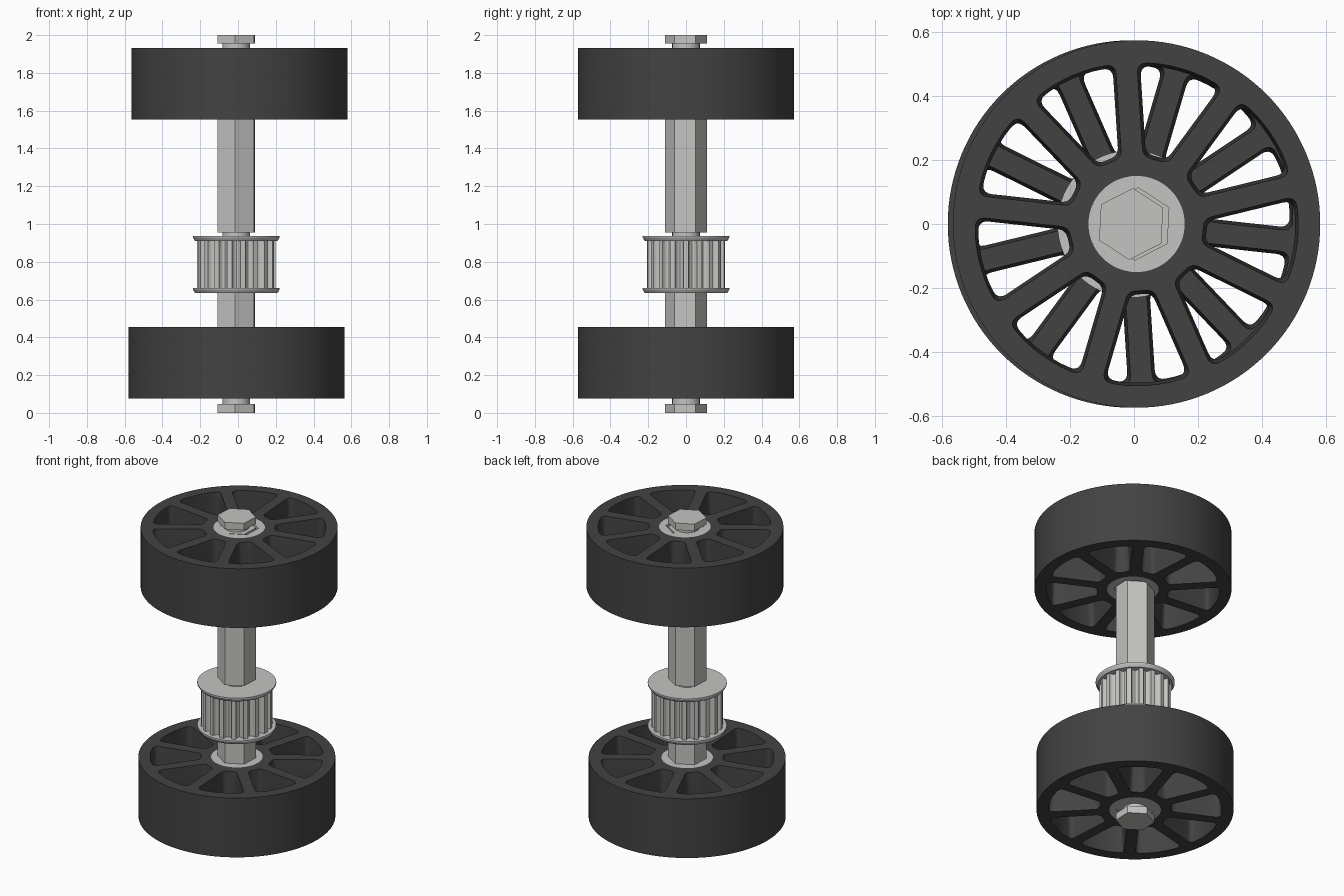
import bpy, bmesh
from math import sin, cos, pi, asin, radians
from mathutils import Vector

cube = bpy.data.objects.get("Cube")
if cube:
    bpy.data.objects.remove(cube)


def material(name, color):
    m = bpy.data.materials.new(name)
    m.use_nodes = True
    m.diffuse_color = (*color, 1)
    bsdf = next(n for n in m.node_tree.nodes if n.type == 'BSDF_PRINCIPLED')
    bsdf.inputs["Base Color"].default_value = (*color, 1)
    bsdf.inputs["Roughness"].default_value = 0.6
    return m


STEEL = material("light grey metal", (0.55, 0.55, 0.535))
RUBBER = material("dark grey rubber", (0.055, 0.055, 0.055))

AXIS = -0.009              # shaft centre in x
TURN = radians(87)         # a hexagon corner points almost to the back
SPOKES = 9


def polygon(r, n, cx=0.0, start=0.0):
    return [(cx + r * cos(start + 2 * pi * i / n), r * sin(start + 2 * pi * i / n))
            for i in range(n)]


def add_loft(bm, levels):
    """Skin a closed solid through (outline, z) levels."""
    rows = [[bm.verts.new((x, y, z)) for x, y in pts] for pts, z in levels]
    n = len(rows[0])
    for a, b in zip(rows, rows[1:]):
        for i in range(n):
            j = (i + 1) % n
            bm.faces.new((a[i], a[j], b[j], b[i]))
    bm.faces.new(rows[0][::-1])
    bm.faces.new(rows[-1])


def build(name, solids, mat):
    bm = bmesh.new()
    for levels in solids:
        add_loft(bm, levels)
    bmesh.ops.recalc_face_normals(bm, faces=bm.faces)
    me = bpy.data.meshes.new(name)
    bm.to_mesh(me)
    bm.free()
    me.materials.append(mat)
    ob = bpy.data.objects.new(name, me)
    bpy.context.collection.objects.link(ob)
    return ob


def activate(ob):
    bpy.ops.object.select_all(action='DESELECT')
    ob.select_set(True)
    bpy.context.view_layer.objects.active = ob


def smooth(ob):
    activate(ob)
    bpy.ops.object.shade_smooth_by_angle(angle=radians(30))


def cut(ob, cutter):
    cutter.hide_render = True
    mod = ob.modifiers.new("cut", 'BOOLEAN')
    mod.operation = 'DIFFERENCE'
    mod.solver = 'EXACT'
    mod.object = cutter
    activate(ob)
    bpy.ops.object.modifier_apply(modifier=mod.name)
    bpy.data.objects.remove(cutter)


def prism(name, pts, z0, z1, mat=STEEL):
    return build(name, [[(pts, z0), (pts, z1)]], mat)


def window(angle, cx, inset):
    """Rounded opening between two spokes, pointing along angle."""
    half, ri, ro = 0.033 + inset, 0.212 + inset, 0.505 - inset
    ti = pi / SPOKES - asin(half / ri)
    to = pi / SPOKES - asin(half / ro)
    corners = [(ri, ti, 0.024), (ri, -ti, 0.024), (ro, -to, 0.035)]
    corners += [(ro, to * f, 0) for f in (-0.5, -0.25, 0, 0.25, 0.5)]
    corners += [(ro, to, 0.035)]
    pts = [Vector((r * cos(t + angle), r * sin(t + angle))) for r, t, _ in corners]
    out = []
    for i, p in enumerate(pts):
        d = corners[i][2]
        if not d:
            out.append(p)
            continue
        a = p + (pts[i - 1] - p).normalized() * d
        b = p + (pts[(i + 1) % len(pts)] - p).normalized() * d
        for k in range(6):
            t = k / 5
            out.append(a * (1 - t) ** 2 + p * 2 * t * (1 - t) + b * t * t)
    return [(v.x + cx, v.y) for v in out]


def wheel(prefix, cx, z, spoke_angle):
    # Tyre, spokes and hub from one disc with drafted openings
    h = 0.19
    ob = prism(prefix + "_wheel", polygon(0.573, 128, cx), z - h, z + h, RUBBER)
    solids = []
    for i in range(SPOKES):
        a = radians(spoke_angle) + (2 * i + 1) * pi / SPOKES
        outer, middle = window(a, cx, 0), window(a, cx, 0.01)
        solids.append([(outer, z - h - 0.01), (middle, z), (outer, z + h + 0.01)])
    bore = polygon(0.15, 64, cx)
    solids.append([(bore, z - 0.3), (bore, z + 0.3)])
    cut(ob, build("opening_cutter", solids, RUBBER))
    smooth(ob)
    # Bearing with a hexagonal bore
    bearing = prism(prefix + "_bearing", polygon(0.15, 64, cx), z - h, z + h)
    cut(bearing, prism("bore_cutter", polygon(0.113, 6, cx, TURN), z - 0.3, z + 0.3))
    smooth(bearing)


wheel("upper", 0.008, 1.742, 93.7)
wheel("lower", -0.008, 0.265, 273.7)

# Hexagonal shaft sections and bolt heads
hexagon = polygon(0.112, 6, AXIS, TURN)
for name, z0, z1 in (("lower_shaft", 0.078, 0.64), ("upper_shaft", 0.955, 1.93),
                     ("lower_bolt_head", 0, 0.046), ("upper_bolt_head", 1.956, 2)):
    prism(name, hexagon, z0, z1)

# Round necks and spacer
for name, z0, z1 in (("lower_bolt_neck", 0.04, 0.09), ("upper_bolt_neck", 1.92, 1.96),
                     ("pulley_spacer", 0.925, 0.96)):
    smooth(prism(name, polygon(0.073, 48, AXIS), z0, z1))

# Toothed belt pulley with rounded grooves
TEETH = 18
profile = []
for i in range(TEETH):
    a = -pi / 2 + 2 * pi * i / TEETH
    for k in range(9):
        t = pi * k / 8
        r = 0.208 - 0.03 * sin(t)
        ang = a - 0.11 * cos(t)
        profile.append((AXIS + r * cos(ang), r * sin(ang)))
smooth(prism("pulley_teeth", profile, 0.645, 0.925))

# Pulley flanges
for name, z in (("lower_flange", 0.636), ("upper_flange", 0.911)):
    small, large = polygon(0.219, 64, AXIS), polygon(0.23, 64, AXIS)
    smooth(build(name, [[(small, z), (large, z + 0.018), (large, z + 0.026)]], STEEL))
